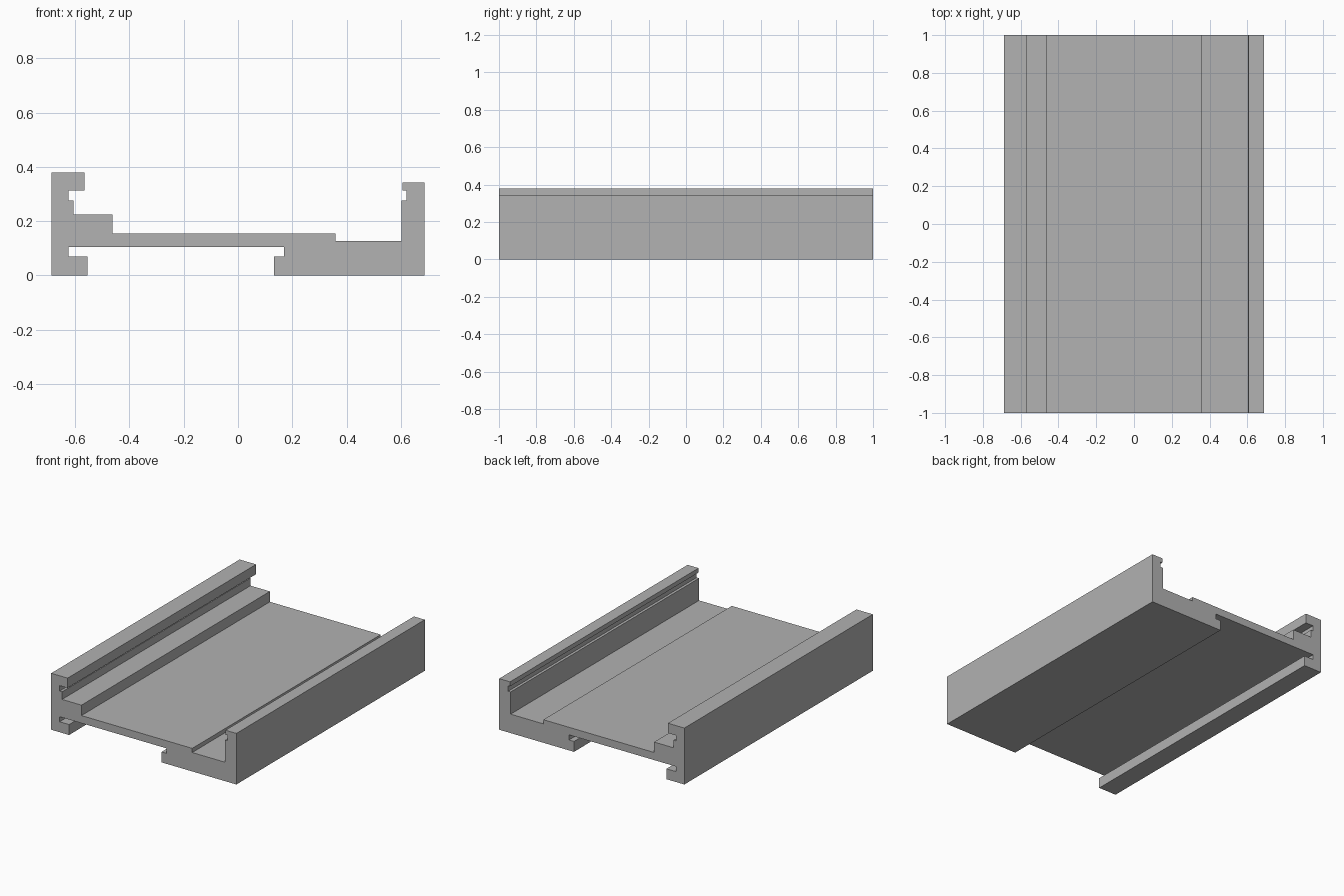
import bpy
import bmesh

cube = bpy.data.objects.get("Cube")
if cube:
    bpy.data.objects.remove(cube, do_unlink=True)

HALF_LENGTH = 1.0
SIDE = 0.688

# Single plain grey finish
grey = bpy.data.materials.new("plain_grey")
grey.use_nodes = True
colour = (0.445, 0.445, 0.445, 1)
grey.diffuse_color = colour
grey.node_tree.nodes["Principled BSDF"].inputs["Base Color"].default_value = colour

# Left wall: hooked lip, slot and stepped ledge
ledge_wall = [(-SIDE, 0), (-SIDE, 0.379), (-0.566, 0.379), (-0.566, 0.313),
              (-0.625, 0.313), (-0.625, 0.276), (-0.607, 0.276),
              (-0.607, 0.225), (-0.463, 0.225), (-0.463, 0.155)]
# Web step and right wall with a shallow groove
grooved_wall = [(0.36, 0.155), (0.36, 0.127), (0.603, 0.127), (0.603, 0.276),
                (0.621, 0.276), (0.621, 0.313), (0.607, 0.313),
                (0.607, 0.343), (SIDE, 0.343), (SIDE, 0)]
# Underside channel with a slot at each side
channel = [(0.132, 0), (0.132, 0.07), (0.169, 0.07), (0.169, 0.104),
           (-0.625, 0.104), (-0.625, 0.07), (-0.555, 0.07), (-0.555, 0)]


def extrude_profile(name, outline):
    """Extrude an x-z outline along the full length in y."""
    bm = bmesh.new()
    face = bm.faces.new([bm.verts.new((x, -HALF_LENGTH, z)) for x, z in outline])
    result = bmesh.ops.extrude_face_region(bm, geom=[face], use_keep_orig=True)
    moved = [g for g in result["geom"] if isinstance(g, bmesh.types.BMVert)]
    bmesh.ops.translate(bm, verts=moved, vec=(0, 2 * HALF_LENGTH, 0))
    bmesh.ops.recalc_face_normals(bm, faces=bm.faces)
    mesh = bpy.data.meshes.new(name)
    bm.to_mesh(mesh)
    bm.free()
    mesh.materials.append(grey)
    obj = bpy.data.objects.new(name, mesh)
    bpy.context.collection.objects.link(obj)
    return obj


extrude_profile("channel_rail", ledge_wall + grooved_wall + channel)
